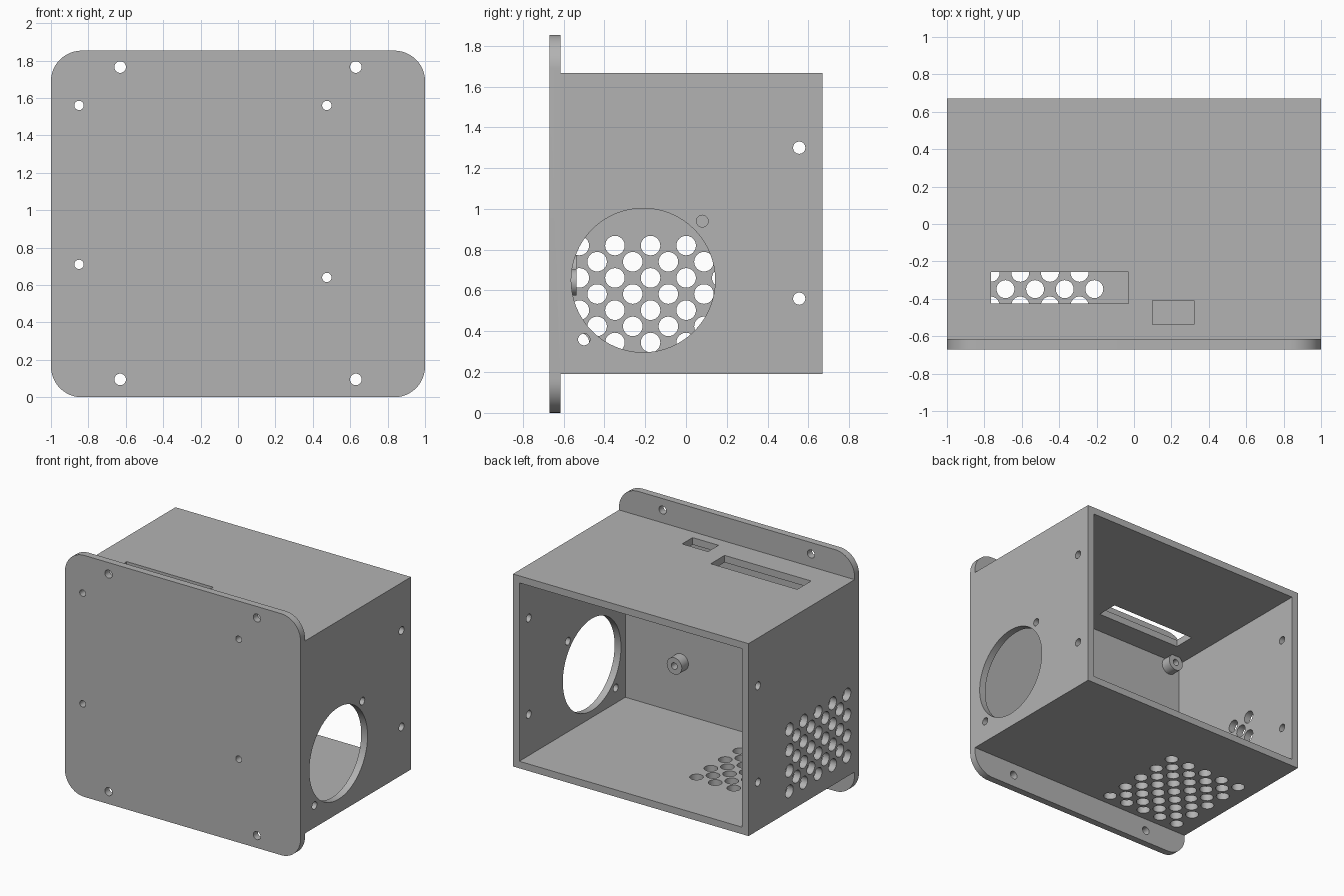
import bpy, bmesh, math
from mathutils import Matrix, Vector

if "Cube" in bpy.data.objects:
    bpy.data.objects.remove(bpy.data.objects["Cube"])

WALL = 0.054
FRONT, SEAM, BACK = -0.67, -0.616, 0.67
BOTTOM, TOP = 0.19, 1.667
TURN = {"x": Matrix.Rotation(math.pi / 2, 4, "Y"),
        "y": Matrix.Rotation(math.pi / 2, 4, "X"), "z": Matrix()}

grey = bpy.data.materials.new("plain grey")
grey.use_nodes = True
colour = (0.45, 0.45, 0.45, 1)
grey.diffuse_color = colour
grey.node_tree.nodes["Principled BSDF"].inputs["Base Color"].default_value = colour


def add_box(bm, low, high):
    low, high = Vector(low), Vector(high)
    size = Matrix.Diagonal((*(high - low), 1))
    return bmesh.ops.create_cube(bm, size=1, matrix=Matrix.Translation((low + high) / 2) @ size)["verts"]


def add_rod(bm, centre, radius, length, axis, sides=32):
    bmesh.ops.create_cone(bm, cap_ends=True, segments=sides, radius1=radius, radius2=radius,
                          depth=length, matrix=Matrix.Translation(centre) @ TURN[axis])


def make(name, bm):
    mesh = bpy.data.meshes.new(name)
    bm.to_mesh(mesh)
    bm.free()
    mesh.materials.append(grey)
    obj = bpy.data.objects.new(name, mesh)
    bpy.context.collection.objects.link(obj)
    return obj


def combine(target, tool, operation):
    mod = target.modifiers.new(operation, "BOOLEAN")
    mod.operation, mod.object, mod.solver = operation, tool, "EXACT"
    bpy.context.view_layer.objects.active = target
    bpy.ops.object.modifier_apply(modifier=mod.name)
    bpy.data.objects.remove(tool)


# Front plate with rounded corners
bm = bmesh.new()
add_box(bm, (-1, FRONT, 0), (1, SEAM, 1.853))
corners = [e for e in bm.edges if abs(e.verts[0].co.y - e.verts[1].co.y) > 0.01]
bmesh.ops.bevel(bm, geom=corners, offset=0.164, segments=12, profile=0.5, affect="EDGES")
enclosure = make("enclosure", bm)

# Open-backed sleeve of four walls
bm = bmesh.new()
add_box(bm, (-1, SEAM, BOTTOM), (1, BACK, TOP))
sleeve = make("sleeve", bm)
bm = bmesh.new()
add_box(bm, (-1 + WALL, SEAM - 0.1, BOTTOM + WALL), (1 - WALL, BACK + 0.1, TOP - WALL))
combine(sleeve, make("cavity", bm), "DIFFERENCE")
combine(enclosure, sleeve, "UNION")

# Board standoffs on the inside of the plate
board_holes = [(-0.85, 1.56), (0.475, 1.56), (-0.85, 0.71), (0.475, 0.64)]
bm = bmesh.new()
for x, z in board_holes:
    add_rod(bm, (x, SEAM + 0.03, z), 0.064, 0.1, "y")
combine(enclosure, make("standoffs", bm), "UNION")

# All openings gathered in one cutter
bm = bmesh.new()
for x, z in board_holes:
    add_rod(bm, (x, -0.6, z), 0.025, 0.24, "y")
for x in (-0.63, 0.63):
    for z in (0.095, 1.765):
        add_rod(bm, (x, (FRONT + SEAM) / 2, z), 0.031, 0.1, "y")

# Fan opening with its screws, and the lid screws on both sides
cut = WALL + 0.03
side = 1 - WALL / 2
add_rod(bm, (side, -0.21, 0.65), 0.353, cut, "x", 64)
for y, z in ((0.08, 0.94), (-0.5, 0.36)):
    add_rod(bm, (side, y, z), 0.029, cut, "x")
for x in (-side, side):
    for z in (0.56, 1.3):
        add_rod(bm, (x, 0.555, z), 0.03, cut, "x")

# Staggered vents in the right wall and the floor
for i in range(9):
    y = -0.523 + i * 0.0873
    for j in range(9):
        if (i + j) % 2 or i % 2 != j % 2:
            continue
        if j < 7:
            add_rod(bm, (-side, y, 0.345 + j * 0.0792), 0.048, cut, "x", 24)
        add_rod(bm, (-0.212 - j * 0.0792, y, BOTTOM + WALL / 2), 0.048, cut, "z", 24)

# Slots in the top wall
for x0, x1, y0, y1 in ((-0.765, -0.03, -0.425, -0.257), (0.1, 0.32, -0.537, -0.41)):
    add_box(bm, (x0, y0, TOP - WALL - 0.02), (x1, y1, TOP + 0.02))
combine(enclosure, make("openings", bm), "DIFFERENCE")

# Smooth round surfaces, crisp edges
bpy.ops.object.select_all(action="DESELECT")
enclosure.select_set(True)
bpy.context.view_layer.objects.active = enclosure
bpy.ops.object.shade_smooth_by_angle(angle=math.radians(30))
